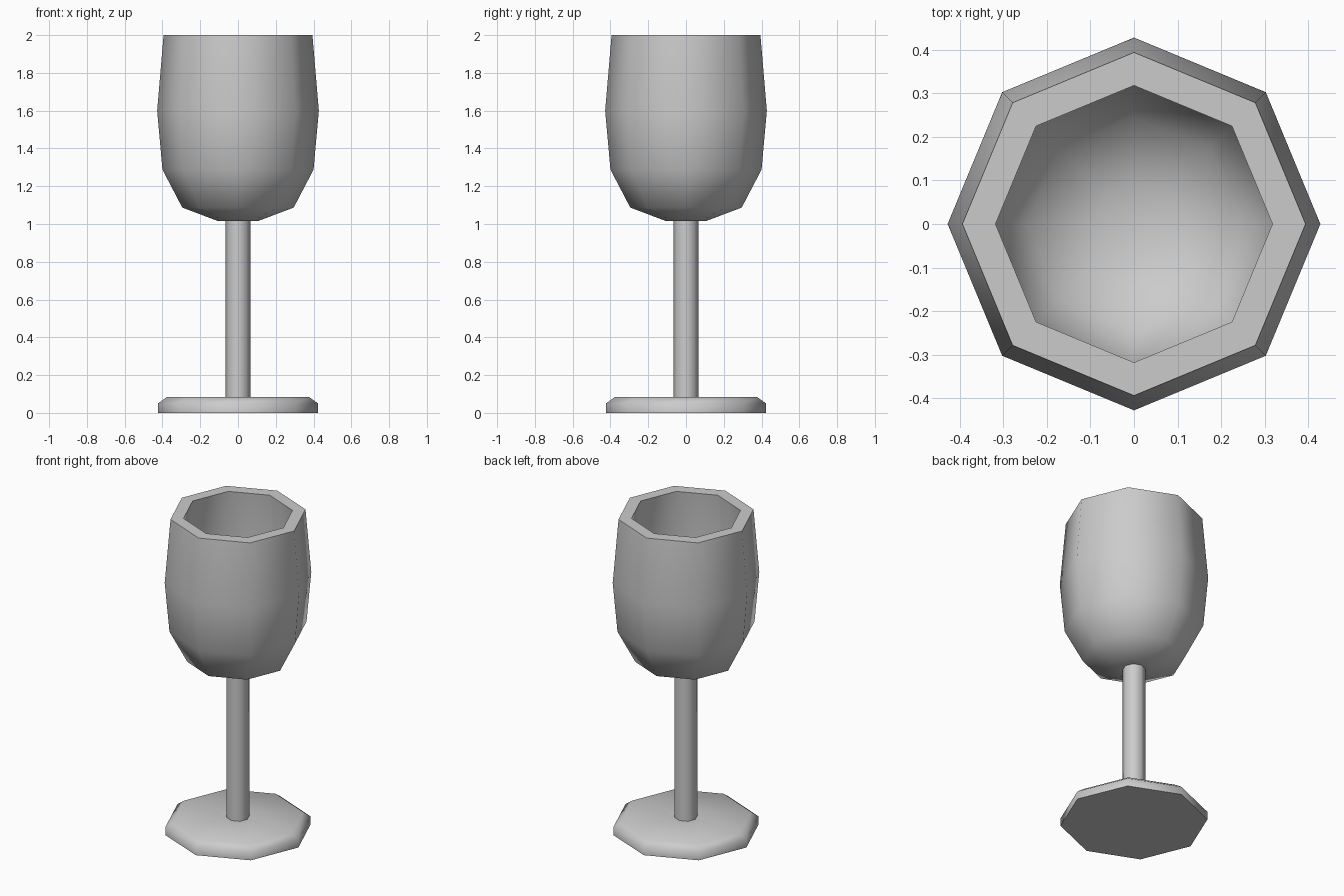
import bpy, bmesh
from math import cos, sin, radians, tau

if "Cube" in bpy.data.objects:
    bpy.data.objects.remove(bpy.data.objects["Cube"])

SIDES = 8


def lathe(name, profile):
    """Revolve (radius, z) points around z; radius 0 closes to a single point."""
    bm = bmesh.new()
    rings = []
    for r, z in profile:
        if r == 0:
            rings.append([bm.verts.new((0, 0, z))] * SIDES)
        else:
            rings.append([bm.verts.new((r * cos(tau * k / SIDES), r * sin(tau * k / SIDES), z))
                          for k in range(SIDES)])
    for a, b in zip(rings, rings[1:]):
        for k in range(SIDES):
            n = (k + 1) % SIDES
            corners = [a[k], a[n], b[n], b[k]]
            bm.faces.new(list(dict.fromkeys(corners)))
    mesh = bpy.data.meshes.new(name)
    bm.to_mesh(mesh)
    bm.free()
    obj = bpy.data.objects.new(name, mesh)
    bpy.context.collection.objects.link(obj)
    bpy.ops.object.select_all(action='DESELECT')
    obj.select_set(True)
    bpy.context.view_layer.objects.active = obj
    bpy.ops.object.shade_smooth_by_angle(angle=radians(60))
    return obj


STEM_R, FOOT_Z, BOWL_Z = 0.066, 0.083, 1.017

# Foot: flat octagonal disc with a chamfered upper rim, open where the stem joins
lathe("foot", [(0, 0), (0.424, 0), (0.424, 0.05), (0.378, FOOT_Z), (STEM_R, FOOT_Z)])

# Stem: straight column between foot and bowl
lathe("stem", [(STEM_R, FOOT_Z), (STEM_R, BOWL_Z)])

# Bowl: outer wall up to the flat rim, then the inner wall down to its floor
lathe("bowl", [
    (STEM_R, BOWL_Z), (0.11, BOWL_Z), (0.295, 1.087), (0.40, 1.288), (0.428, 1.60), (0.394, 2.0),
    (0.318, 2.0), (0.352, 1.60), (0.326, 1.31), (0.245, 1.15), (0.09, 1.092), (0, 1.092),
])
